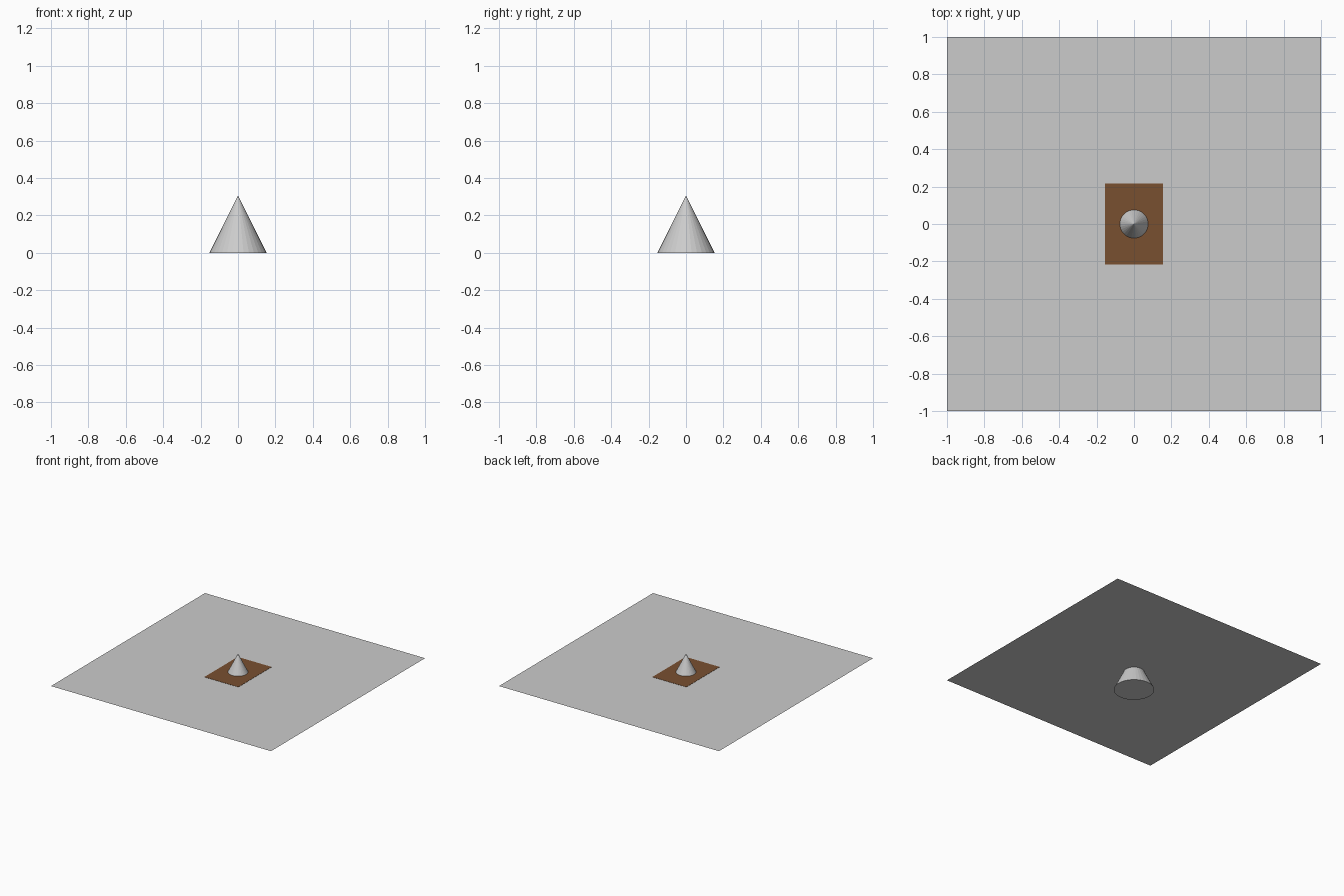
import bpy

if "Cube" in bpy.data.objects:
    bpy.data.objects.remove(bpy.data.objects["Cube"])

MID = 0.153  # height of the sheet, halfway up the cone

# Large flat sheet
bpy.ops.mesh.primitive_plane_add(size=2, location=(0, 0, MID))
bpy.context.object.name = "ground_sheet"

# Thin brown mat lying on the sheet
bpy.ops.mesh.primitive_cube_add(size=1, location=(0, 0, MID + 0.001))
mat_board = bpy.context.object
mat_board.name = "brown_mat"
mat_board.scale = (0.308, 0.432, 0.0016)
brown = bpy.data.materials.new("brown")
brown.diffuse_color = (0.19, 0.08, 0.03, 1)
brown.use_nodes = True
brown.node_tree.nodes["Principled BSDF"].inputs["Base Color"].default_value = brown.diffuse_color
mat_board.data.materials.append(brown)

# Cone passing through both
bpy.ops.mesh.primitive_cone_add(vertices=32, radius1=0.153, radius2=0,
                                depth=2 * MID, location=(0, 0, MID))
bpy.context.object.name = "cone"
